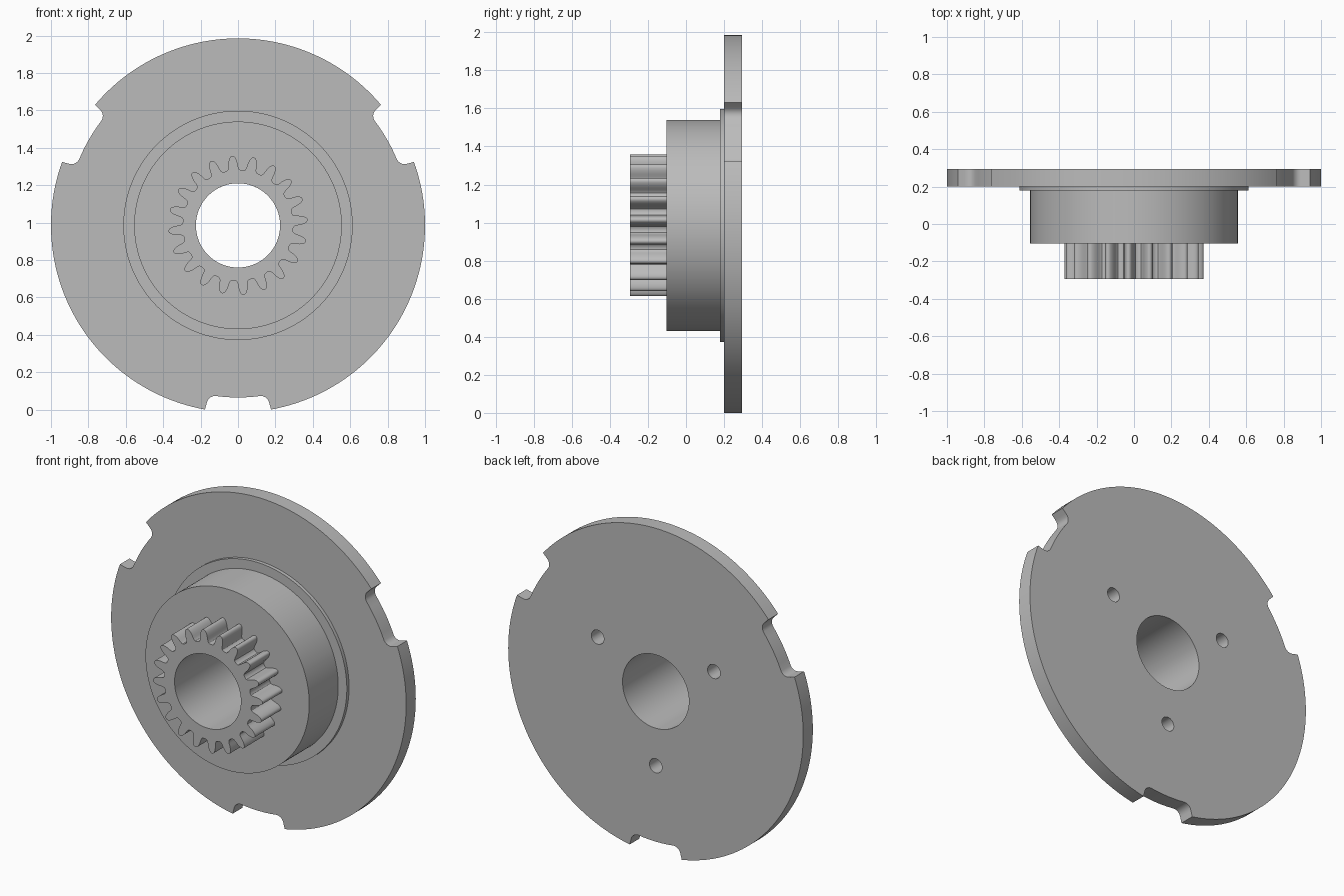
import bpy, bmesh
from math import sin, cos, radians

if "Cube" in bpy.data.objects:
    bpy.data.objects.remove(bpy.data.objects["Cube"])

CZ = 0.985                      # height of the axis
BORE = 0.225
BACK, FLANGE, STEP, HUB, TIP = 0.293, 0.2, 0.178, -0.103, -0.293

grey = bpy.data.materials.new("machined grey")
grey.use_nodes = True
colour = (0.5, 0.5, 0.5, 1)
grey.diffuse_color = colour
grey.node_tree.nodes["Principled BSDF"].inputs["Base Color"].default_value = colour


def mirrored(half):
    """Half profile of (degrees, radius) from the centre line -> full profile."""
    return [(-a, r) for a, r in reversed(half) if a > 0] + half


def ring_solid(name, angles, loops):
    """Closed ring: each loop is (radius or list of radii, y), joined in turn."""
    bm = bmesh.new()
    n = len(angles)
    rows = []
    for radius, y in loops:
        radii = radius if isinstance(radius, list) else [radius] * n
        rows.append([bm.verts.new((r * cos(radians(a)), y, CZ + r * sin(radians(a))))
                     for a, r in zip(angles, radii)])
    for row, nxt in zip(rows, rows[1:] + rows[:1]):
        for i in range(n):
            j = (i + 1) % n
            bm.faces.new((row[i], row[j], nxt[j], nxt[i]))
    bmesh.ops.recalc_face_normals(bm, faces=bm.faces)
    mesh = bpy.data.meshes.new(name)
    bm.to_mesh(mesh)
    bm.free()
    obj = bpy.data.objects.new(name, mesh)
    bpy.context.collection.objects.link(obj)
    mesh.materials.append(grey)
    return obj


def smooth(obj):
    bpy.ops.object.select_all(action="DESELECT")
    obj.select_set(True)
    bpy.context.view_layer.objects.active = obj
    bpy.ops.object.shade_smooth_by_angle(angle=radians(28))


# Notched flange with stepped hub, one turned body
notch = mirrored([(0, 0.92), (2.5, 0.92), (5, 0.92), (7.5, 0.92), (8.3, 0.923), (9, 0.93),
                  (9.5, 0.938), (9.85, 0.95), (10, 0.965), (10.15, 1)])
outline = []
for k in range(3):
    centre = 30 + 120 * k
    outline += [(centre + a, r) for a, r in notch]
    outline += [(centre + 10.15 + 99.7 * i / 50, 1) for i in range(1, 50)]
angles = [a for a, r in outline]
rim = [r for a, r in outline]
body = ring_solid("flange_and_hub", angles, [
    (BORE, BACK), (rim, BACK), (rim, FLANGE), (0.613, FLANGE), (0.613, STEP),
    (0.555, STEP), (0.555, HUB), (BORE, HUB)])

# Blind screw holes in the back
cutters = []
for k in range(3):
    a = radians(30 + 120 * k)
    bpy.ops.mesh.primitive_cylinder_add(
        vertices=32, radius=0.043, depth=0.4, rotation=(radians(90), 0, 0),
        location=(0.455 * cos(a), BACK, CZ + 0.455 * sin(a)))
    cutter = bpy.context.object
    cutter.name = "screw_hole_cutter"
    cutter.data.materials.append(grey)
    cutters.append(cutter)
    mod = body.modifiers.new("screw hole", "BOOLEAN")
    mod.operation = "DIFFERENCE"
    mod.solver = "EXACT"
    mod.object = cutter
bpy.context.view_layer.objects.active = body
for mod in list(body.modifiers):
    bpy.ops.object.modifier_apply(modifier=mod.name)
for cutter in cutters:
    bpy.data.objects.remove(cutter)
smooth(body)

# Pinion gear on the hub
TEETH = 20
tooth = mirrored([(0, 0.373), (0.8, 0.372), (1.6, 0.369), (2.4, 0.363), (3.2, 0.353),
                  (3.8, 0.343), (4.3, 0.33), (4.7, 0.316), (5.2, 0.306), (6, 0.299),
                  (7.2, 0.296), (9, 0.295)])[1:]
teeth = [(94.7 + 360 / TEETH * k + a, r) for k in range(TEETH) for a, r in tooth]
gear_rim = [r for a, r in teeth]
gear = ring_solid("pinion_gear", [a for a, r in teeth], [
    (BORE, HUB), (gear_rim, HUB), (gear_rim, TIP), (BORE, TIP)])
smooth(gear)
